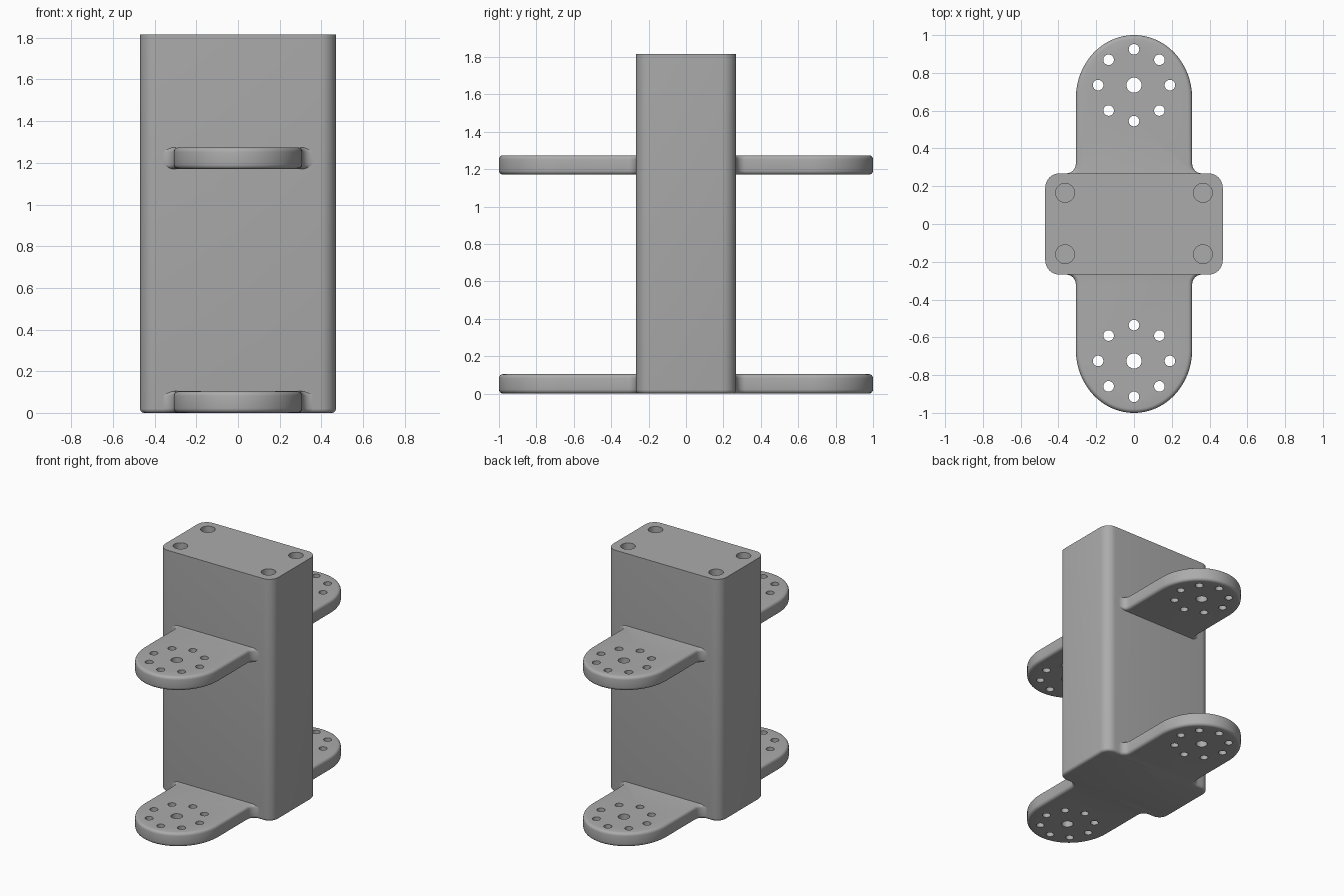
import bpy, bmesh
from math import cos, sin, pi
from mathutils import Matrix

cube = bpy.data.objects.get("Cube")
if cube:
    bpy.data.objects.remove(cube, do_unlink=True)

grey = bpy.data.materials.new("plain_grey")
grey.use_nodes = True
COLOUR = (0.41, 0.41, 0.41, 1)
grey.diffuse_color = COLOUR
grey.node_tree.nodes["Principled BSDF"].inputs["Base Color"].default_value = COLOUR

HALF_X, HALF_Y, HEIGHT = 0.47, 0.268, 1.815
THICK = 0.104


def arc(cx, cy, rx, ry, start, end, steps):
    """Points along an elliptical arc, angles in quarter turns."""
    angles = [(start + (end - start) * i / steps) * pi / 2 for i in range(steps + 1)]
    return [(cx + rx * cos(a), cy + ry * sin(a)) for a in angles]


def link(name, bm):
    mesh = bpy.data.meshes.new(name)
    bm.to_mesh(mesh)
    bm.free()
    mesh.materials.append(grey)
    obj = bpy.data.objects.new(name, mesh)
    bpy.context.collection.objects.link(obj)
    return obj


def prism(name, outline, z0, z1, radius, round_top):
    """Extrude an outline and round its bottom rim, and its top rim if asked."""
    bm = bmesh.new()
    base = bm.faces.new([bm.verts.new((x, y, z0)) for x, y in outline])
    grown = bmesh.ops.extrude_face_region(bm, geom=[base], use_keep_orig=True)
    top = [v for v in grown["geom"] if isinstance(v, bmesh.types.BMVert)]
    bmesh.ops.translate(bm, verts=top, vec=(0, 0, z1 - z0))
    bmesh.ops.recalc_face_normals(bm, faces=bm.faces)
    rim = [e for e in bm.edges
           if abs(e.verts[0].co.z - e.verts[1].co.z) < 1e-5
           and (round_top or e.verts[0].co.z < z0 + 1e-4)]
    bmesh.ops.bevel(bm, geom=rim, offset=radius, segments=4, profile=0.5,
                    affect='EDGES', clamp_overlap=True)
    return link(name, bm)


def drill(obj, holes, z0, z1):
    """Cut round holes (x, y, radius) from z0 to z1, then smooth the part."""
    bm = bmesh.new()
    for x, y, r in holes:
        bmesh.ops.create_cone(bm, cap_ends=True, segments=32, radius1=r, radius2=r,
                              depth=z1 - z0,
                              matrix=Matrix.Translation((x, y, (z0 + z1) / 2)))
    cutter = link("hole_cutter", bm)
    cutter.hide_render = True
    mod = obj.modifiers.new("holes", 'BOOLEAN')
    mod.operation, mod.solver, mod.object = 'DIFFERENCE', 'EXACT', cutter
    graph = bpy.context.evaluated_depsgraph_get()
    cut = bpy.data.meshes.new_from_object(obj.evaluated_get(graph))
    obj.modifiers.clear()
    obj.data = cut
    bpy.data.objects.remove(cutter, do_unlink=True)
    bpy.ops.object.select_all(action='DESELECT')
    obj.select_set(True)
    bpy.context.view_layer.objects.active = obj
    bpy.ops.object.shade_smooth_by_angle(angle=0.6)


# Central block with rounded corners and blind holes in its top
R = 0.075
block_outline = []
for q, (sx, sy) in enumerate([(1, 1), (-1, 1), (-1, -1), (1, -1)]):
    block_outline += arc(sx * (HALF_X - R), sy * (HALF_Y - R), R, R, q, q + 1, 8)
block = prism("central_block", block_outline, 0, HEIGHT, 0.02, False)
drill(block, [(x, y, 0.05) for x in (-0.365, 0.365) for y in (0.165, -0.16)],
      HEIGHT - 0.3, HEIGHT + 0.1)

# Plate outline: inner root, fillet against the block, rounded far end
W, F, ROOT = 0.308, 0.05, 0.2
right = [(W + 0.09, ROOT), (W + 0.09, HALF_Y - 0.006)]
right += arc(W + F, HALF_Y + F, F, F, 3, 2, 6)
right += arc(0, 0.665, W, 0.335, 0, 1, 24)
plate_outline = right + [(-x, y) for x, y in reversed(right[:-1])]

# Four mounting plates, each with a bolt circle around a larger hole
for side, sign, centre in (("back", 1, 0.735), ("front", -1, -0.725)):
    outline = [(x, sign * y) for x, y in plate_outline]
    holes = [(0, centre, 0.04)]
    holes += [(x, y, 0.028) for x, y in arc(0, centre, 0.19, 0.19, 0, 3.5, 7)]
    for level, z in (("lower", 0), ("upper", 1.17)):
        plate = prism(f"{level}_{side}_plate", outline, z, z + THICK, 0.022, True)
        drill(plate, holes, z - 0.1, z + THICK + 0.1)
